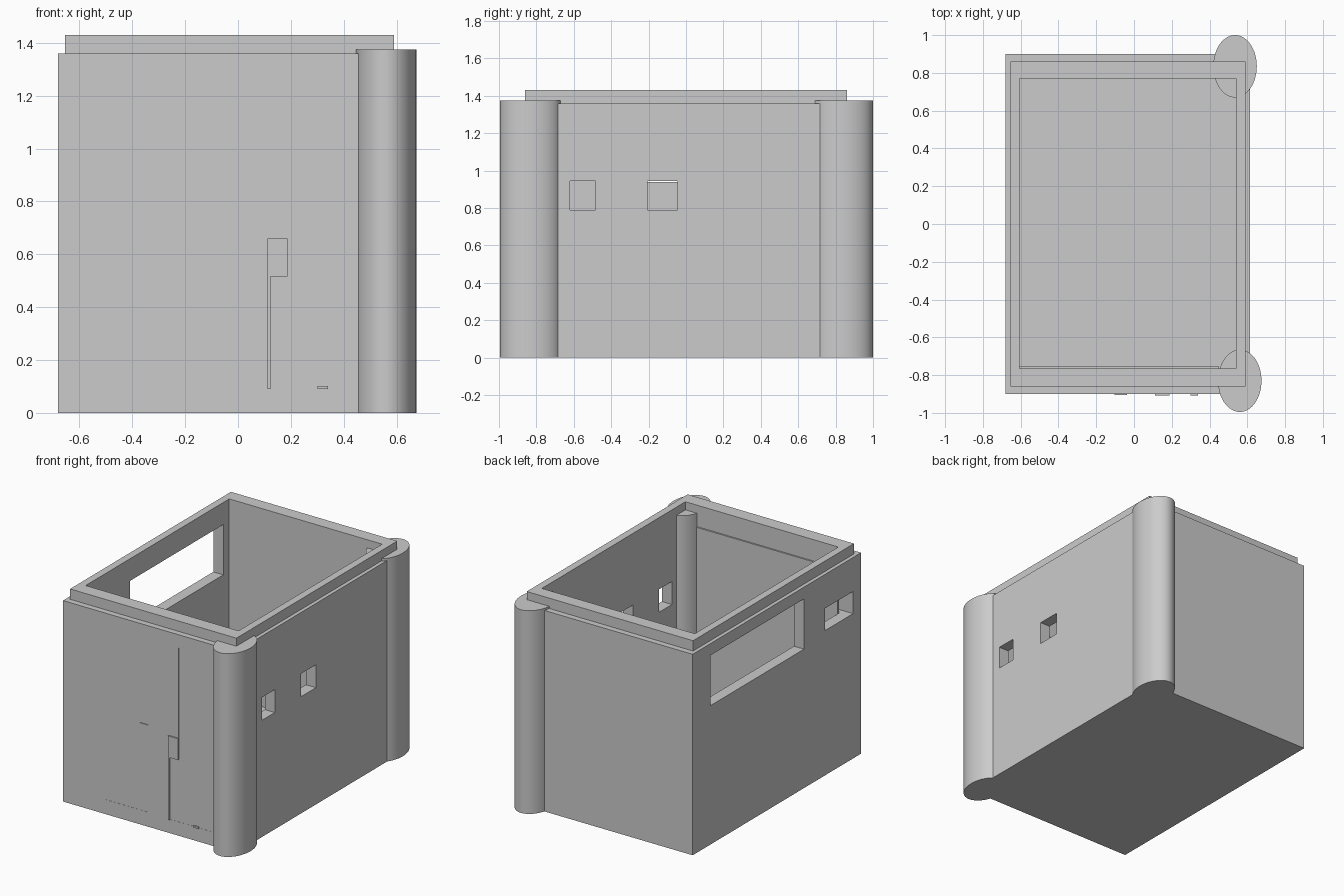
import bpy
import bmesh
import math

cube = bpy.data.objects.get("Cube")
if cube:
    bpy.data.objects.remove(cube, do_unlink=True)

grey = bpy.data.materials.new("plain grey")
grey.use_nodes = True
grey.diffuse_color = (0.6, 0.6, 0.6, 1)
grey.node_tree.nodes["Principled BSDF"].inputs["Base Color"].default_value = (0.6, 0.6, 0.6, 1)


def box(name, x, y, z):
    """Box from three (low, high) ranges."""
    bm = bmesh.new()
    bmesh.ops.create_cube(bm, size=1)
    for v in bm.verts:
        v.co = [r[0] if c < 0 else r[1] for c, r in zip(v.co, (x, y, z))]
    mesh = bpy.data.meshes.new(name)
    bm.to_mesh(mesh)
    bm.free()
    mesh.materials.append(grey)
    ob = bpy.data.objects.new(name, mesh)
    bpy.context.collection.objects.link(ob)
    return ob


def combine(target, tool, operation):
    """Apply a boolean and remove the tool object."""
    mod = target.modifiers.new(operation, 'BOOLEAN')
    mod.operation = operation
    mod.solver = 'EXACT'
    mod.object = tool
    bpy.context.view_layer.objects.active = target
    bpy.ops.object.modifier_apply(modifier=mod.name)
    bpy.data.objects.remove(tool, do_unlink=True)


# Main block with a stepped rim, hollowed from above
building = box("building_walls", (-0.68, 0.615), (-0.9, 0.9), (0, 1.36))
combine(building, box("rim", (-0.655, 0.59), (-0.86, 0.86), (1.3, 1.43)), 'UNION')
combine(building, box("cavity", (-0.605, 0.54), (-0.765, 0.77), (0.09, 1.6)), 'DIFFERENCE')

# Window openings: wall range in x, then y and z
right_wall, left_wall = (-0.8, -0.55), (0.5, 0.7)
for x, y, z in (
    (right_wall, (-0.29, 0.707), (0.94, 1.28)),
    (right_wall, (-0.815, -0.515), (0.98, 1.13)),
    (left_wall, (-0.62, -0.485), (0.79, 0.945)),
    (left_wall, (-0.205, -0.045), (0.79, 0.945)),
):
    combine(building, box("opening", x, y, z), 'DIFFERENCE')

# Oval corner columns
for name, x, y in (("front_column", 0.56, -0.83), ("back_column", 0.535, 0.835)):
    bpy.ops.mesh.primitive_cylinder_add(vertices=64, radius=1, depth=1.375, location=(x, y, 0.6875))
    column = bpy.context.object
    column.name = name
    column.scale = (0.115, 0.165, 1)
    bpy.ops.object.transform_apply(location=False, rotation=False, scale=True)
    column.data.materials.append(grey)
    bpy.ops.object.shade_smooth_by_angle(angle=math.radians(30))

# Panel lining the inside of the front wall
box("inner_front_panel", (-0.605, 0.45), (-0.77, -0.755), (0.09, 1.285))

# Thin door seams, handle plates and threshold on the front
for name, x, z, proud in (
    ("right_door_outer_seam", (-0.378, -0.374), (0.095, 1.27), 0.001),
    ("right_door_bottom_seam", (-0.378, -0.038), (0.095, 0.099), 0.001),
    ("right_door_inner_seam", (-0.043, -0.038), (0.115, 0.545), 0.004),
    ("right_handle_plate", (-0.103, -0.038), (0.545, 0.69), 0.005),
    ("left_door_upper_seam", (0.184, 0.187), (0.66, 1.27), 0.001),
    ("left_door_inner_seam", (0.112, 0.122), (0.09, 0.515), 0.008),
    ("left_door_bottom_seam", (0.122, 0.46), (0.09, 0.094), 0.001),
    ("left_handle_plate", (0.112, 0.187), (0.515, 0.66), 0.009),
    ("threshold_plate", (0.3, 0.34), (0.09, 0.102), 0.009),
):
    box(name, x, (-0.9 - proud, -0.9), z)
